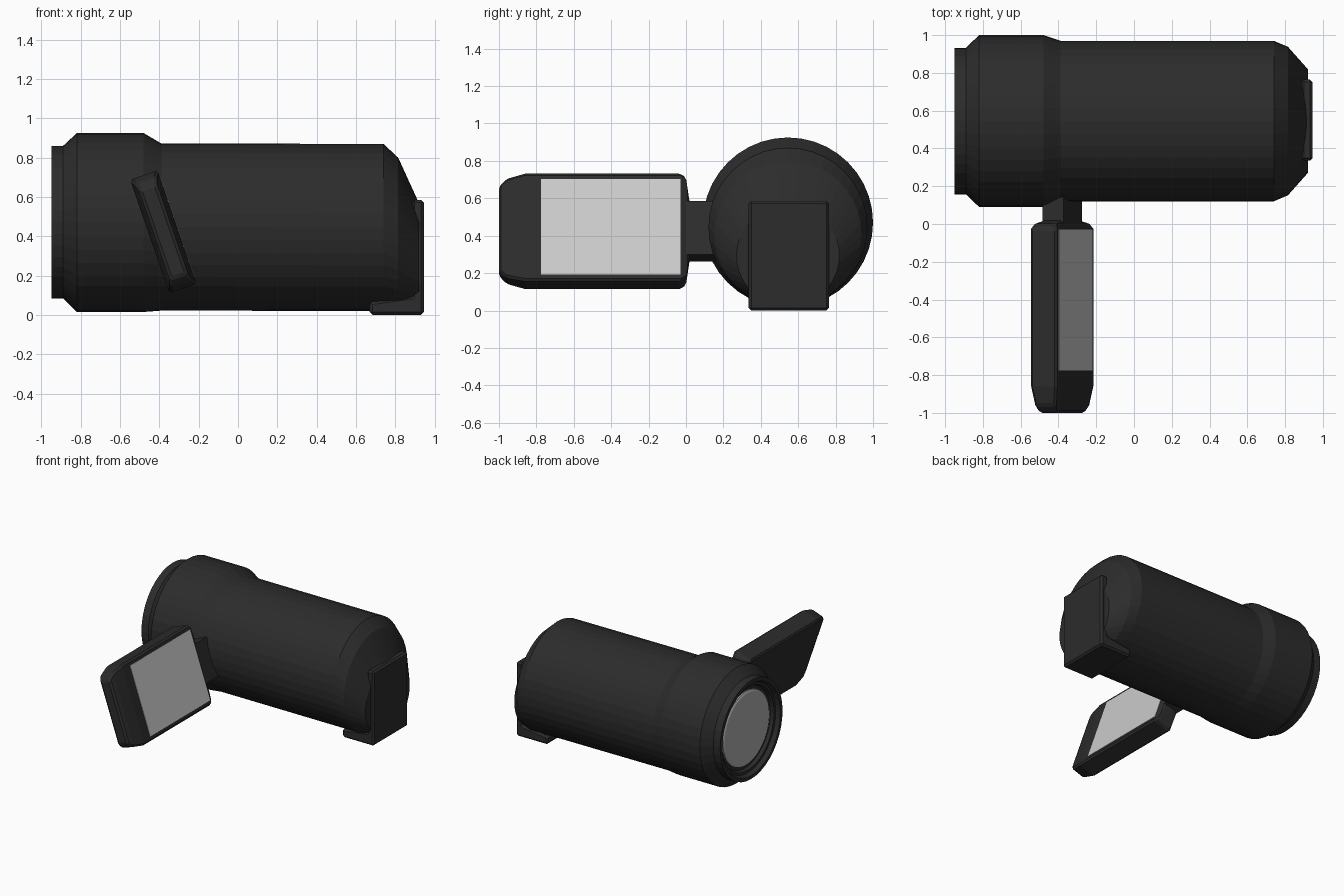
import bpy, bmesh, math
from mathutils import Matrix, Vector

if "Cube" in bpy.data.objects:
    bpy.data.objects.remove(bpy.data.objects["Cube"])


def material(name, v):
    m = bpy.data.materials.new(name)
    m.diffuse_color = (v, v, v, 1)
    m.use_nodes = True
    m.node_tree.nodes["Principled BSDF"].inputs["Base Color"].default_value = m.diffuse_color
    return m


BLACK = material("black_plastic", 0.025)
SCREEN = material("screen_grey", 0.52)
GLASS = material("lens_grey", 0.42)


def loft(name, rings, mat, matrix=None, bevel=0):
    """Skin equal-length point rings and cap both ends."""
    bm = bmesh.new()
    loops = [[bm.verts.new(p) for p in ring] for ring in rings]
    n = len(loops[0])
    for a, b in zip(loops, loops[1:]):
        for i in range(n):
            j = (i + 1) % n
            bm.faces.new((a[i], a[j], b[j], b[i]))
    bm.faces.new(loops[0])
    bm.faces.new(loops[-1])
    bmesh.ops.recalc_face_normals(bm, faces=bm.faces)
    me = bpy.data.meshes.new(name)
    bm.to_mesh(me)
    bm.free()
    me.materials.append(mat)
    ob = bpy.data.objects.new(name, me)
    bpy.context.collection.objects.link(ob)
    if matrix:
        ob.matrix_world = matrix
    if bevel:
        mod = ob.modifiers.new("soft_edges", "BEVEL")
        mod.width = bevel
        mod.segments = 1
        mod.limit_method = 'ANGLE'
    return ob


def circle(x, r, cz, n=40, cy=0.545):
    return [(x, cy + r * math.cos(2 * math.pi * i / n),
             cz + r * math.sin(2 * math.pi * i / n)) for i in range(n)]


def rect(y, hx, hz):
    return [(-hx, y, -hz), (hx, y, -hz), (hx, y, hz), (-hx, y, hz)]


# Barrel: recessed lens mouth, front collar, main tube, sloped back
barrel = [(-0.895, 0.285, 0.47), (-0.895, 0.315, 0.47), (-0.92, 0.325, 0.47),
          (-0.92, 0.345, 0.47), (-0.95, 0.36, 0.47), (-0.95, 0.388, 0.472),
          (-0.89, 0.388, 0.472), (-0.82, 0.455, 0.47), (-0.48, 0.455, 0.47),
          (-0.39, 0.425, 0.447), (0.74, 0.425, 0.445), (0.815, 0.393, 0.407),
          (0.92, 0.275, 0.295)]
loft("barrel", [circle(*s) for s in barrel], BLACK)

# Lens glass
loft("lens_glass", [circle(-0.89, 0.29, 0.47), circle(-0.905, 0.29, 0.47),
                    circle(-0.912, 0.275, 0.47)], GLASS)

# Battery: L-shaped profile across the back and under the tube
profile = [(0.67, 0), (0.945, 0), (0.945, 0.585), (0.885, 0.585),
           (0.885, 0.095), (0.67, 0.065)]
loft("battery", [[(x, y, z) for x, z in profile] for y in (0.335, 0.765)],
     BLACK, bevel=0.014)

# Tilted fold-out display
tilt = Matrix.Translation((-0.38, 0, 0.423)) @ Matrix.Rotation(math.radians(-19), 4, 'Y')
sections = [(0.018, 0.055, 0.16), (0.0, 0.06, 0.285), (-0.025, 0.0735, 0.305),
            (-0.86, 0.0735, 0.305), (-0.96, 0.059, 0.28), (-1.0, 0.045, 0.24)]
loft("display_case", [rect(*s) for s in sections], BLACK, tilt, bevel=0.012)

# Screen panel on the rear-facing side of the display
loft("screen", [[(x, -0.775, -0.27), (x, -0.03, -0.27), (x, -0.03, 0.27),
                 (x, -0.775, 0.27)] for x in (0.06, 0.076)], SCREEN, tilt)

# Hinge between display and barrel
loft("hinge", [rect(-0.01, 0.06, 0.15), rect(0.22, 0.06, 0.15)], BLACK, tilt)
